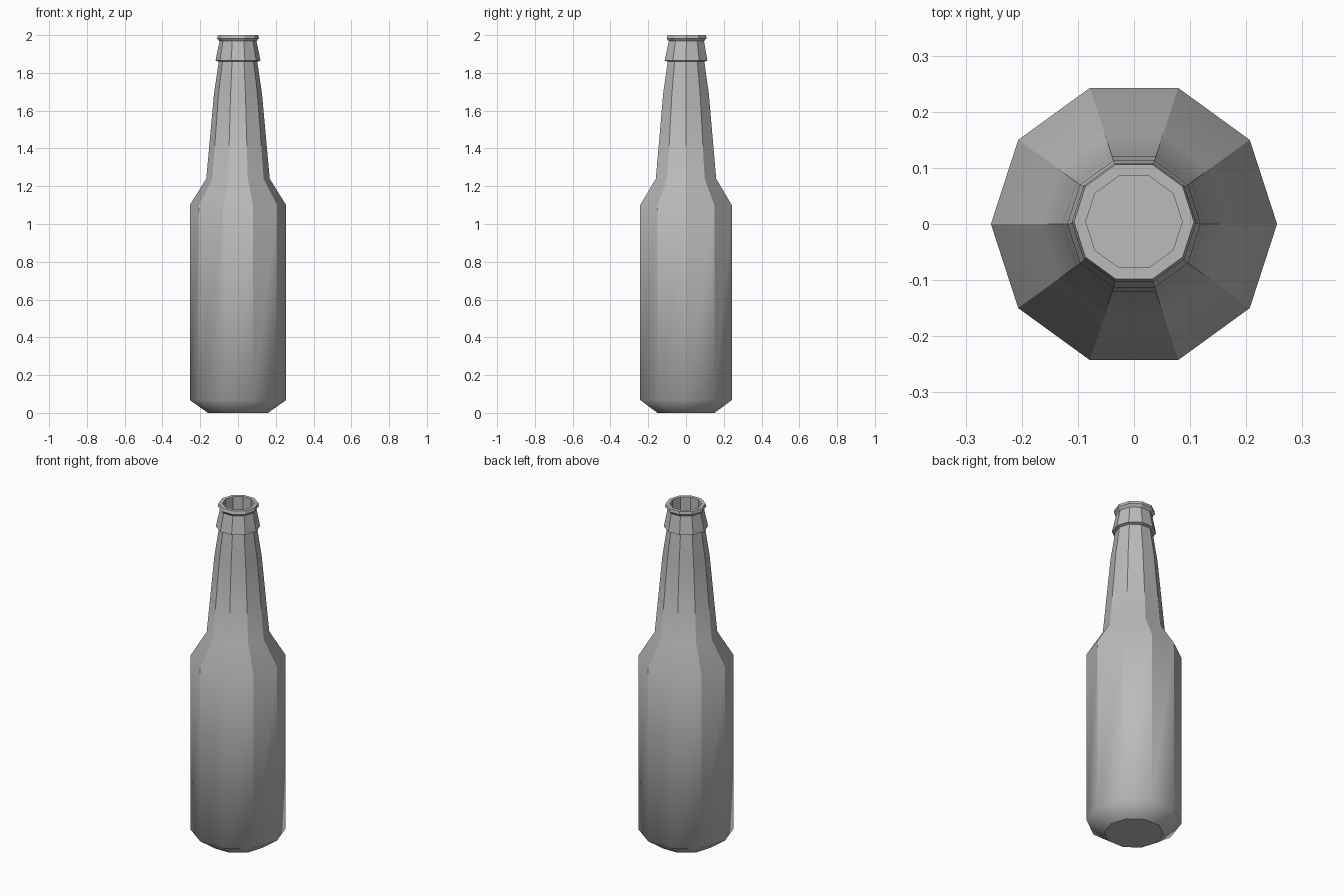
import bpy, bmesh, math

if "Cube" in bpy.data.objects:
    bpy.data.objects.remove(bpy.data.objects["Cube"], do_unlink=True)

SIDES = 10

grey = bpy.data.materials.new("bottle_grey")
grey.use_nodes = True
colour = (0.5, 0.5, 0.5, 1)
grey.diffuse_color = colour
grey.node_tree.nodes["Principled BSDF"].inputs["Base Color"].default_value = colour

# Profile rings: radius, height, y shift, crease around the ring
profile = [
    (0.16, 0.0, 0, True),         # base
    (0.17, 0.008, 0, False),
    (0.255, 0.068, 0, False),     # body
    (0.255, 1.10, 0, False),
    (0.168, 1.24, 0, False),      # neck
    (0.127, 1.69, 0, False),
    (0.102, 1.86, 0, True),
    (0.119, 1.865, 0, True),      # collar
    (0.098, 1.968, 0.002, True),
    (0.111, 1.983, 0.003, True),  # lip
    (0.107, 2.0, 0.004, True),
    (0.086, 2.0, 0.004, True),    # mouth
    (0.086, 1.75, 0.004, True),
]

bm = bmesh.new()
rings = []
for radius, z, shift, crease in profile:
    ring = []
    for i in range(SIDES):
        a = math.tau * i / SIDES
        ring.append(bm.verts.new((radius * math.cos(a), radius * math.sin(a) + shift, z)))
    rings.append(ring)

# Skin the rings, then close the base and the mouth's floor
for low, high in zip(rings, rings[1:]):
    for i in range(SIDES):
        j = (i + 1) % SIDES
        bm.faces.new((low[i], low[j], high[j], high[i]))
bm.faces.new(rings[0][::-1])
bm.faces.new(rings[-1])

# Smooth along the profile, sharp between the upright facets
for face in bm.faces:
    face.smooth = True
for ring, (_, _, _, crease) in zip(rings, profile):
    for i in range(SIDES):
        bm.edges.get((ring[i], ring[(i + 1) % SIDES])).smooth = not crease
for low, high in zip(rings[2:], rings[3:]):
    for a, b in zip(low, high):
        bm.edges.get((a, b)).smooth = False

mesh = bpy.data.meshes.new("bottle")
bm.to_mesh(mesh)
bm.free()
mesh.materials.append(grey)
bottle = bpy.data.objects.new("bottle", mesh)
bpy.context.collection.objects.link(bottle)
